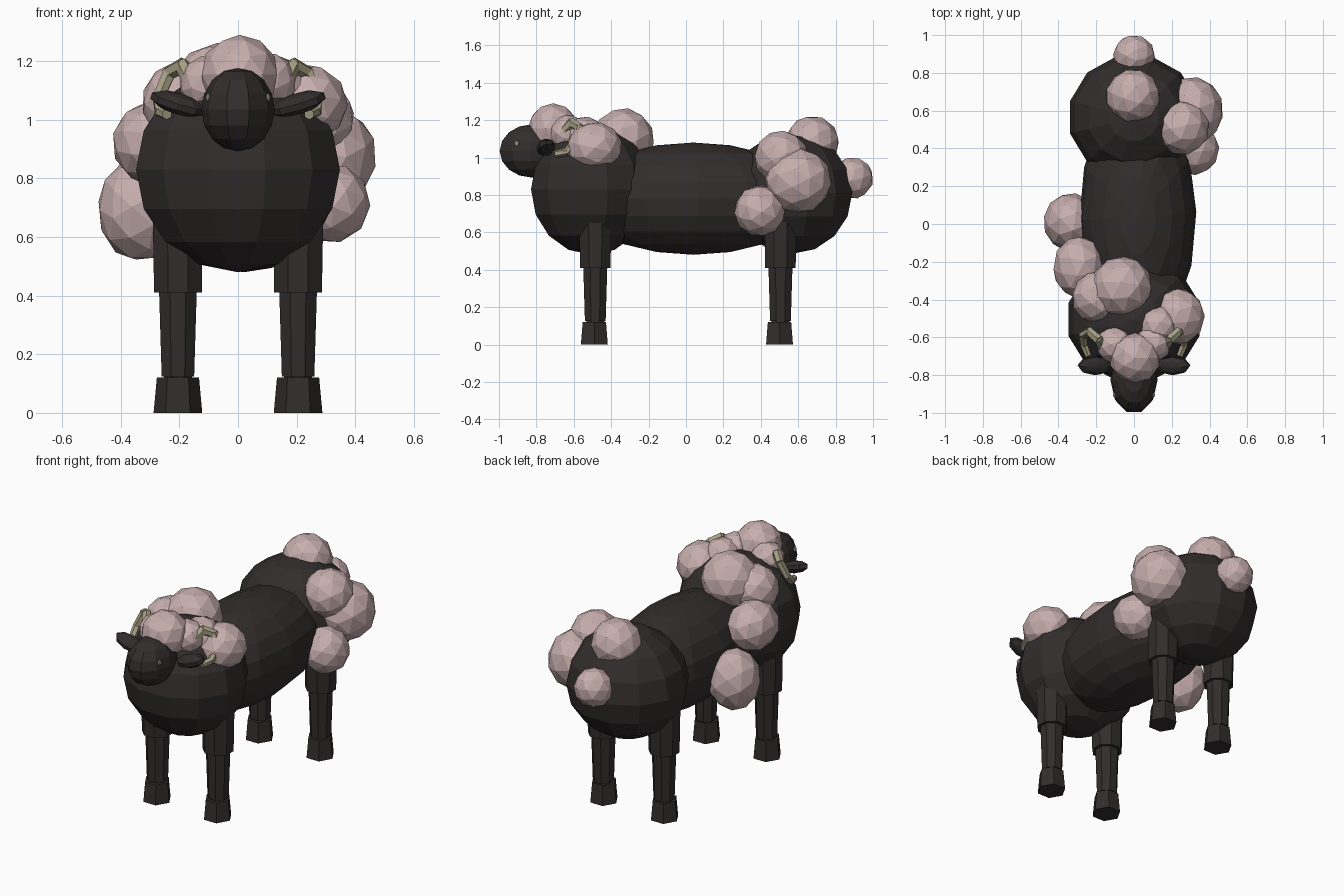
import bpy
import math
from mathutils import Vector

if "Cube" in bpy.data.objects:
    bpy.data.objects.remove(bpy.data.objects["Cube"], do_unlink=True)


def material(name, rgb):
    m = bpy.data.materials.new(name)
    m.use_nodes = True
    m.diffuse_color = (*rgb, 1)
    bsdf = m.node_tree.nodes["Principled BSDF"]
    bsdf.inputs["Base Color"].default_value = (*rgb, 1)
    bsdf.inputs["Roughness"].default_value = 0.9
    return m


SKIN = material("dark skin", (0.032, 0.026, 0.026))
WOOL = material("pink wool", (0.57, 0.42, 0.42))
HORN = material("beige horn", (0.38, 0.35, 0.23))
EYE = material("grey eye", (0.35, 0.33, 0.32))


def finish(name, mat):
    ob = bpy.context.object
    ob.name = name
    ob.data.materials.append(mat)
    return ob


def ellipsoid(name, loc, radii, mat, segments=12, rings=8, rot=(0, 0, 0), spin=0.0):
    """Faceted ball; spin turns the facets before stretching."""
    bpy.ops.mesh.primitive_uv_sphere_add(segments=segments, ring_count=rings, radius=1)
    ob = finish(name, mat)
    ob.rotation_euler.z = spin
    bpy.ops.object.transform_apply(location=False, rotation=True, scale=False)
    ob.location, ob.scale, ob.rotation_euler = loc, radii, rot
    return ob


def puff(name, loc, radii, turn):
    bpy.ops.mesh.primitive_ico_sphere_add(subdivisions=2, radius=1, location=loc,
                                          rotation=(turn, turn * 0.6, turn * 1.7))
    bpy.ops.object.transform_apply(location=False, rotation=True, scale=False)
    ob = finish(name, WOOL)
    ob.scale = radii if isinstance(radii, tuple) else (radii,) * 3


def prism(name, x, y, z0, z1, r0, r1, mat, sides=8):
    bpy.ops.mesh.primitive_cone_add(vertices=sides, radius1=r0, radius2=r1, depth=z1 - z0,
                                    location=(x, y, (z0 + z1) / 2),
                                    rotation=(0, 0, math.pi / sides))
    return finish(name, mat)


def rod(name, a, b, radius, mat):
    a, b = Vector(a), Vector(b)
    bpy.ops.mesh.primitive_cone_add(vertices=6, radius1=radius, radius2=radius * 0.9,
                                    depth=(b - a).length + 0.015, location=(a + b) / 2)
    ob = finish(name, mat)
    ob.rotation_euler = (b - a).to_track_quat("Z", "Y").to_euler()


# Body
half = math.pi / 12
ellipsoid("chest", (0, -0.505, 0.83), (0.36, 0.335, 0.35), SKIN, spin=half)
ellipsoid("barrel", (0.02, 0.04, 0.78), (0.31, 0.65, 0.30), SKIN, 14, 10, spin=half)
ellipsoid("rump", (0, 0.565, 0.81), (0.35, 0.335, 0.325), SKIN, spin=half)

# Head
ellipsoid("head", (0, -0.825, 1.035), (0.125, 0.18, 0.142), SKIN, 10, 8, spin=math.pi / 10)

# Curled horn path on the left side
horn_path = [(0.16, -0.66, 1.13), (0.19, -0.61, 1.185), (0.235, -0.57, 1.16),
             (0.27, -0.59, 1.08), (0.265, -0.64, 1.03), (0.245, -0.69, 1.02)]

for side, s in (("left", 1), ("right", -1)):
    # Ears, eyes and horns
    ellipsoid(side + "_ear", (s * 0.205, -0.75, 1.055), (0.10, 0.052, 0.036), SKIN, 8, 5,
              rot=(0.25, s * -0.3, 0))
    ellipsoid(side + "_eye", (s * 0.102, -0.905, 1.075), (0.009, 0.013, 0.015), EYE, 8, 6)
    for i, (a, b) in enumerate(zip(horn_path, horn_path[1:])):
        rod(f"{side}_horn_{i + 1}", (s * a[0], *a[1:]), (s * b[0], *b[1:]),
            0.029 - i * 0.002, HORN)

    # Legs
    for end, y in (("front", -0.485), ("rear", 0.505)):
        x = s * 0.205
        leg = f"{side}_{end}_"
        prism(leg + "upper_leg", x, y, 0.41, 0.68, 0.088, 0.093, SKIN)
        prism(leg + "lower_leg", x, y, 0.125, 0.43, 0.060, 0.070, SKIN)
        prism(leg + "ankle", x, y, 0.10, 0.14, 0.052, 0.052, SKIN)
        prism(leg + "hoof", x, y - 0.005, 0.0, 0.12, 0.083, 0.072, SKIN, 6)

# Wool tufts
tufts = [
    ("crown", (0.005, -0.71, 1.155), 0.135),
    ("left_crown", (0.10, -0.63, 1.13), 0.10),
    ("right_crown", (-0.10, -0.64, 1.12), 0.10),
    ("neck", (-0.065, -0.335, 1.10), 0.165),
    ("right_neck", (-0.19, -0.39, 1.06), 0.14),
    ("left_neck", (0.13, -0.54, 1.11), 0.11),
    ("left_shoulder", (0.235, -0.49, 1.055), (0.14, 0.15, 0.135)),
    ("right_shoulder", (-0.29, -0.23, 0.92), (0.14, 0.165, 0.145)),
    ("right_flank", (-0.335, 0.01, 0.695), (0.145, 0.155, 0.18)),
    ("rump_top", (-0.005, 0.675, 1.08), 0.145),
    ("tail", (0, 0.89, 0.89), 0.112),
    ("left_hip", (0.31, 0.60, 0.875), (0.165, 0.18, 0.175)),
    ("left_hip_upper", (0.255, 0.51, 1.0), 0.145),
    ("left_hip_lower", (0.315, 0.395, 0.715), 0.137),
]
for i, (name, loc, radii) in enumerate(tufts):
    puff(name + "_wool", loc, radii, 0.7 * i)
